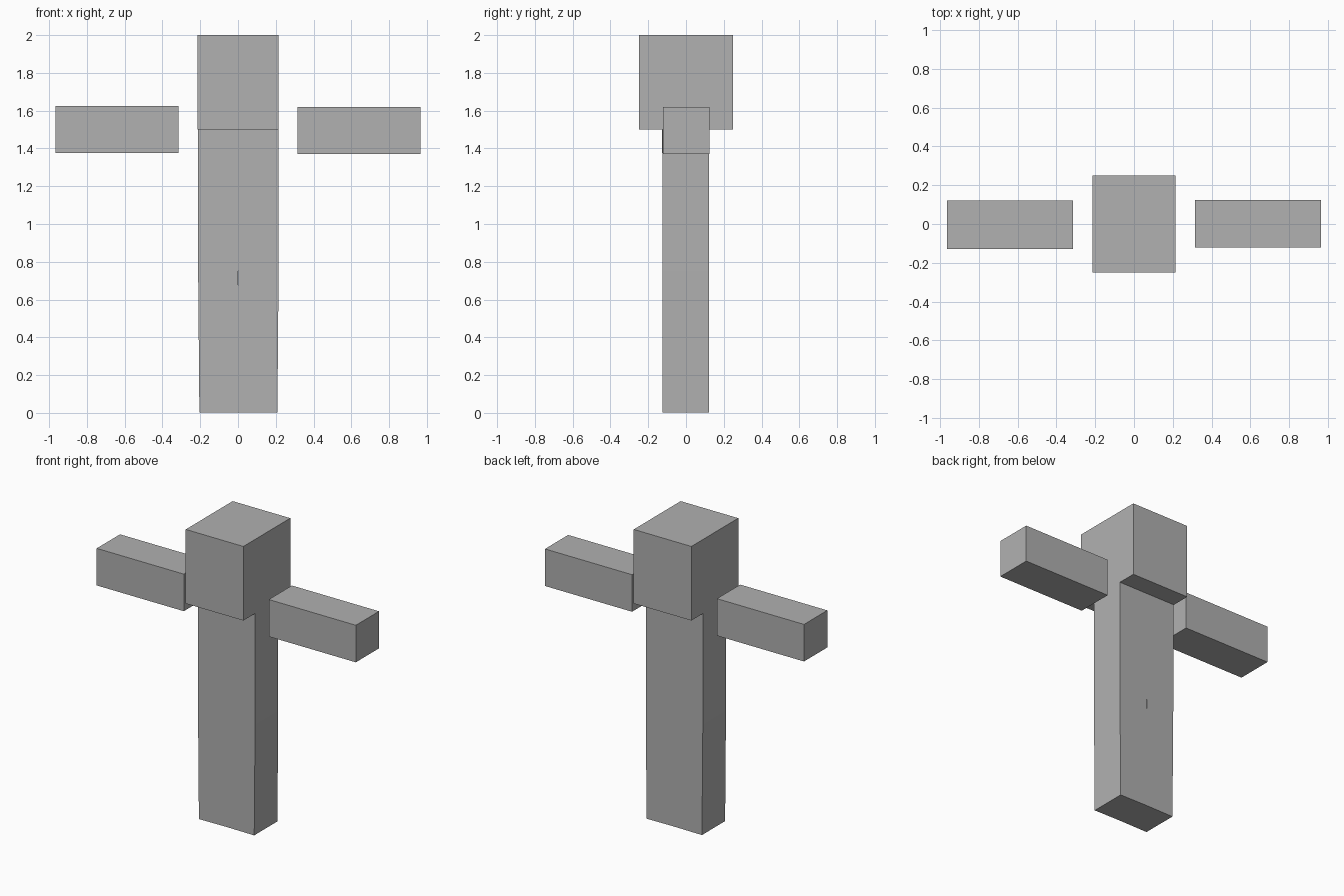
import bpy
import math
from mathutils import Matrix, Vector

if "Cube" in bpy.data.objects:
    bpy.data.objects.remove(bpy.data.objects["Cube"])

grey = bpy.data.materials.new("plain grey")
grey.diffuse_color = (0.44, 0.44, 0.44, 1)
grey.use_nodes = True
grey.node_tree.nodes["Principled BSDF"].inputs["Base Color"].default_value = grey.diffuse_color


def box(name, lo, hi, tilt=0.0):
    """Box between two corners, tilted about y around its top centre."""
    lo, hi = Vector(lo), Vector(hi)
    bpy.ops.mesh.primitive_cube_add(size=1)
    ob = bpy.context.object
    ob.name = name
    mid, size = (lo + hi) / 2, hi - lo
    pivot = Vector((mid.x, mid.y, hi.z))
    ob.data.transform(
        Matrix.Translation(pivot) @ Matrix.Rotation(tilt, 4, 'Y')
        @ Matrix.Translation(mid - pivot) @ Matrix.Diagonal((*size, 1)))
    ob.data.materials.append(grey)
    return ob


# Head and body
box("head", (-0.215, -0.25, 1.5), (0.215, 0.25, 2.0))
box("torso", (-0.212, -0.125, 0.75), (0.215, 0.122, 1.5))

# Arms held straight out, detached from the body
box("left_arm", (-0.965, -0.128, 1.375), (-0.315, 0.12, 1.625))
box("right_arm", (0.315, -0.122, 1.37), (0.965, 0.125, 1.62))

# Legs leaning very slightly together
tilt = math.radians(0.5)
box("left_leg", (-0.211, -0.125, 0.002), (0.0, 0.122, 0.755), -tilt)
box("right_leg", (0.002, -0.125, 0.002), (0.215, 0.122, 0.755), tilt)
